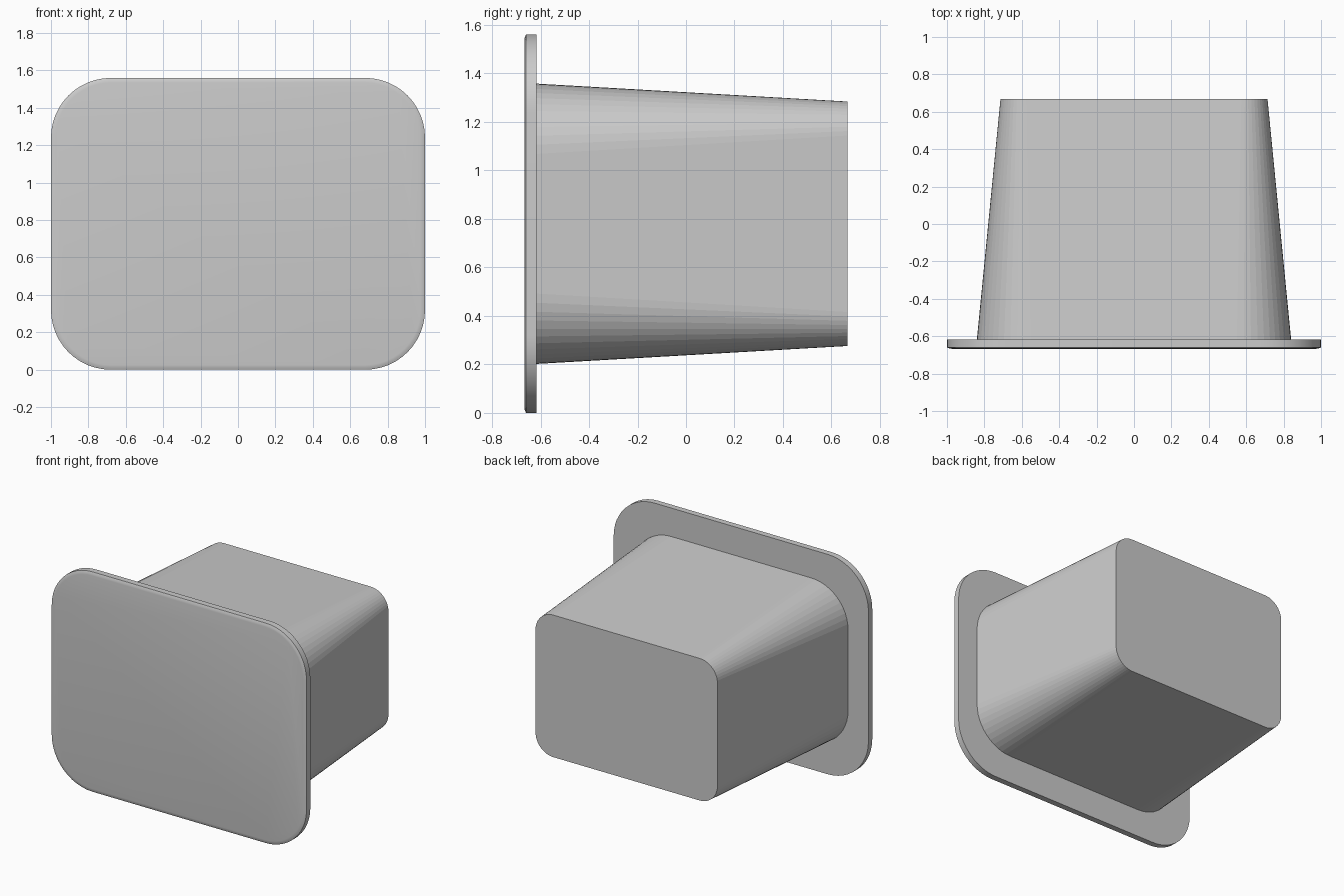
import bpy, bmesh
from math import sin, cos, pi

if "Cube" in bpy.data.objects:
    bpy.data.objects.remove(bpy.data.objects["Cube"])

SEG = 12      # faces per rounded corner
CZ = 0.78     # height of the shared centre line


def ring(bm, y, hw, hh, r):
    """Rounded rectangle of vertices at depth y."""
    verts = []
    for i, (sx, sz) in enumerate([(1, 1), (-1, 1), (-1, -1), (1, -1)]):
        for k in range(SEG + 1):
            a = (i + k / SEG) * pi / 2
            verts.append(bm.verts.new((sx * (hw - r) + r * cos(a), y,
                                       CZ + sz * (hh - r) + r * sin(a))))
    return verts


def loft(name, sections):
    """Closed solid through a series of (y, half width, half height, radius)."""
    bm = bmesh.new()
    rings = [ring(bm, *s) for s in sections]
    n = len(rings[0])
    for a, b in zip(rings, rings[1:]):
        for i in range(n):
            j = (i + 1) % n
            bm.faces.new((a[i], a[j], b[j], b[i]))
    bm.faces.new(rings[0])
    bm.faces.new(rings[-1])
    bmesh.ops.recalc_face_normals(bm, faces=bm.faces)
    mesh = bpy.data.meshes.new(name)
    bm.to_mesh(mesh)
    bm.free()
    obj = bpy.data.objects.new(name, mesh)
    bpy.context.collection.objects.link(obj)
    return obj


# Front flange with a shallow softened front rim
flange = loft("front_flange", [
    (-0.667, 0.975, 0.755, 0.295),
    (-0.665, 0.988, 0.768, 0.308),
    (-0.660, 1.0, 0.78, 0.32),
    (-0.617, 1.0, 0.78, 0.32),
])
bpy.context.view_layer.objects.active = flange
flange.select_set(True)
bpy.ops.object.shade_smooth_by_angle(angle=pi / 6)

# Tapered body, corners narrowing toward the back
loft("tapered_body", [
    (-0.617, 0.84, 0.578, 0.29),
    (0.667, 0.714, 0.504, 0.14),
])
